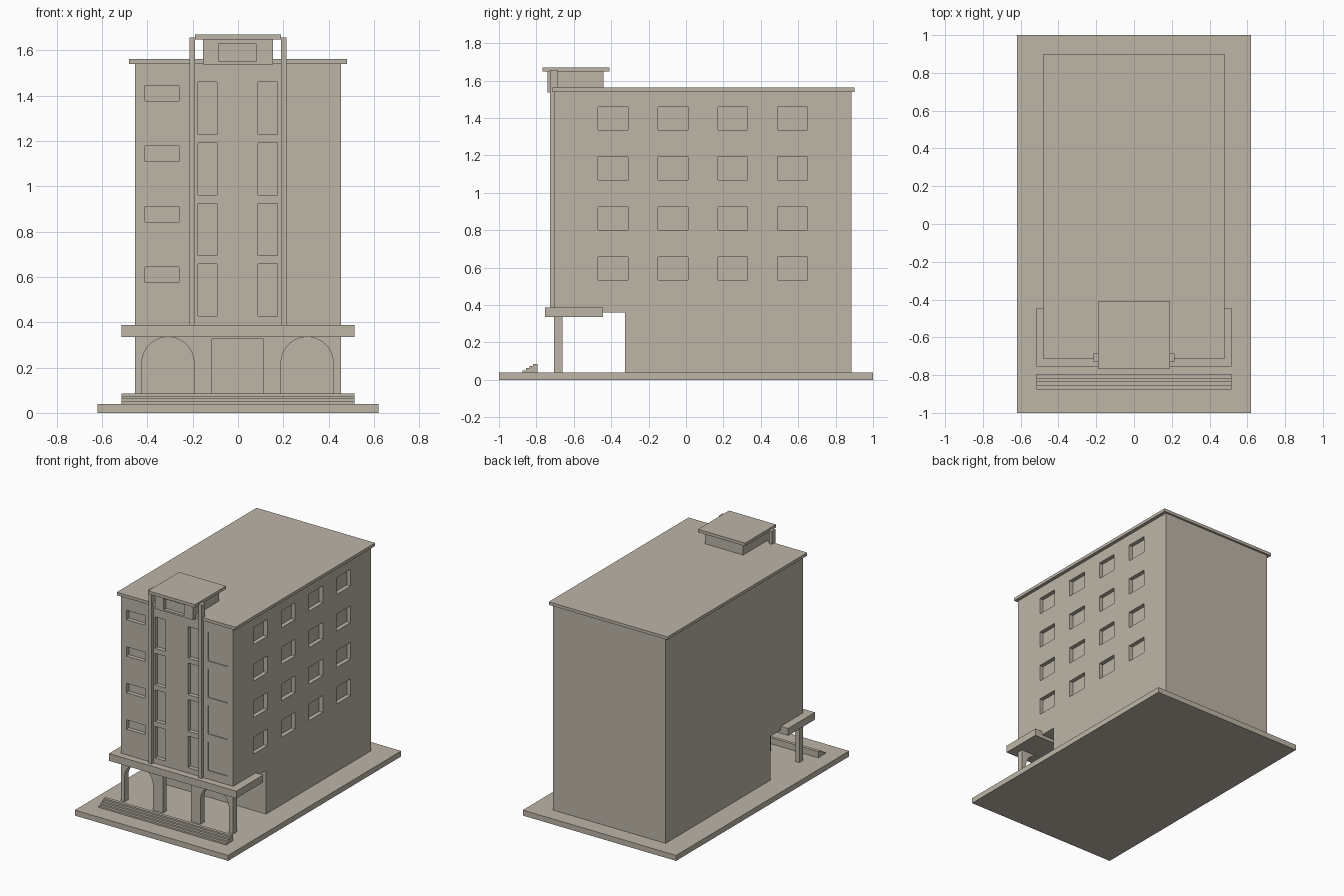
import bpy, bmesh, math

if "Cube" in bpy.data.objects:
    bpy.data.objects.remove(bpy.data.objects["Cube"])

stone = bpy.data.materials.new("warm stone")
stone.diffuse_color = (0.51, 0.46, 0.39, 1)
stone.use_nodes = True
stone.node_tree.nodes["Principled BSDF"].inputs["Base Color"].default_value = stone.diffuse_color


def make_object(name, bm):
    bmesh.ops.recalc_face_normals(bm, faces=bm.faces)
    mesh = bpy.data.meshes.new(name)
    bm.to_mesh(mesh)
    bm.free()
    mesh.materials.append(stone)
    ob = bpy.data.objects.new(name, mesh)
    bpy.context.collection.objects.link(ob)
    return ob


def add_box(bm, x, y, z):
    verts = bmesh.ops.create_cube(bm, size=1)["verts"]
    for v in verts:
        for i, (lo, hi) in enumerate((x, y, z)):
            v.co[i] = lo if v.co[i] < 0 else hi


def box(name, x, y, z):
    bm = bmesh.new()
    add_box(bm, x, y, z)
    return make_object(name, bm)


def prism(name, points, axis, lo, hi):
    """Extrude a profile along x (points are y, z) or along y (points are x, z)."""
    bm = bmesh.new()
    place = (lambda a, b: (lo, a, b)) if axis == "x" else (lambda a, b: (a, lo, b))
    face = bm.faces.new([bm.verts.new(place(a, b)) for a, b in points])
    new = bmesh.ops.extrude_face_region(bm, geom=[face])["geom"]
    shift = (hi - lo, 0, 0) if axis == "x" else (0, hi - lo, 0)
    bmesh.ops.translate(bm, vec=shift,
                        verts=[g for g in new if isinstance(g, bmesh.types.BMVert)])
    return make_object(name, bm)


def cut(target, name, boxes):
    bm = bmesh.new()
    for b in boxes:
        add_box(bm, *b)
    cutter = make_object(name, bm)
    cutter.hide_render = True
    cutter.hide_set(True)
    mod = target.modifiers.new("recesses", "BOOLEAN")
    mod.object = cutter
    mod.operation = "DIFFERENCE"
    mod.solver = "EXACT"


# Ground slab
box("base_slab", (-0.62, 0.62), (-1, 1), (0, 0.04))

# Main block, upper floors overhanging an open porch
FRONT = -0.705
body = prism("main_block", [(FRONT, 0.36), (-0.325, 0.36), (-0.325, 0.035), (0.885, 0.035),
                            (0.885, 1.545), (FRONT, 1.545)], "x", -0.455, 0.455)

# Window recesses, four storeys
recesses = []
for floor in range(4):
    up = 0.267 * floor
    front = (FRONT - 0.1, FRONT + 0.03)
    recesses.append(((-0.41, -0.26), front, (0.575 + up, 0.644 + up)))
    for x in (-0.177, 0.089):
        recesses.append(((x, x + 0.085), front, (0.427 + up, 0.658 + up)))
    recesses.append(((0.25, 0.41), (FRONT - 0.1, FRONT + 0.006), (0.45 + up, 0.658 + up)))
    for i in range(4):
        y = -0.47 + 0.32 * i
        recesses.append(((0.425, 0.6), (y, y + 0.16), (0.534 + up, 0.657 + up)))
cut(body, "window_cutter", recesses)

# Main roof
box("roof_slab", (-0.48, 0.48), (-0.715, 0.9), (1.54, 1.562))

# Stair head box with window, and its cap
head = box("rooftop_box", (-0.155, 0.155), (-0.74, -0.44), (1.537, 1.655))
cut(head, "rooftop_window_cutter", [((-0.083, 0.08), (-0.9, -0.715), (1.55, 1.63))])
box("rooftop_cap", (-0.19, 0.19), (-0.768, -0.41), (1.648, 1.67))

# Tall fins on the front
for side in (-1, 1):
    x = sorted((side * 0.19, side * 0.215))
    box("front_fin_" + ("left" if side < 0 else "right"), x, (-0.727, -0.686), (0.38, 1.657))

# Canopy over the porch
box("canopy", (-0.515, 0.515), (-0.755, -0.445), (0.335, 0.388))


# Arcade: two arches around a square opening
def arch(cx, r=0.115, spring=0.22, n=24):
    pts = [(cx - r, 0.035)]
    pts += [(cx - r * math.cos(math.pi * i / n), spring + r * math.sin(math.pi * i / n))
            for i in range(n + 1)]
    return pts + [(cx + r, 0.035)]


outline = [(-0.455, 0.345), (-0.455, 0.035)] + arch(-0.309)
outline += [(-0.115, 0.035), (-0.115, 0.325), (0.113, 0.325), (0.113, 0.035)]
outline += arch(0.305) + [(0.455, 0.035), (0.455, 0.345)]
prism("arcade", outline, "y", -0.705, -0.66)

# Entrance steps
profile = [(-0.795, 0.035), (-0.875, 0.035)]
for i in range(4):
    y, z = -0.875 + 0.019 * i, 0.04 + 0.0113 * (i + 1)
    profile += [(y, z), (y + 0.019, z)] if i < 3 else [(y, z), (-0.795, z)]
prism("entrance_steps", profile, "x", -0.515, 0.515)
